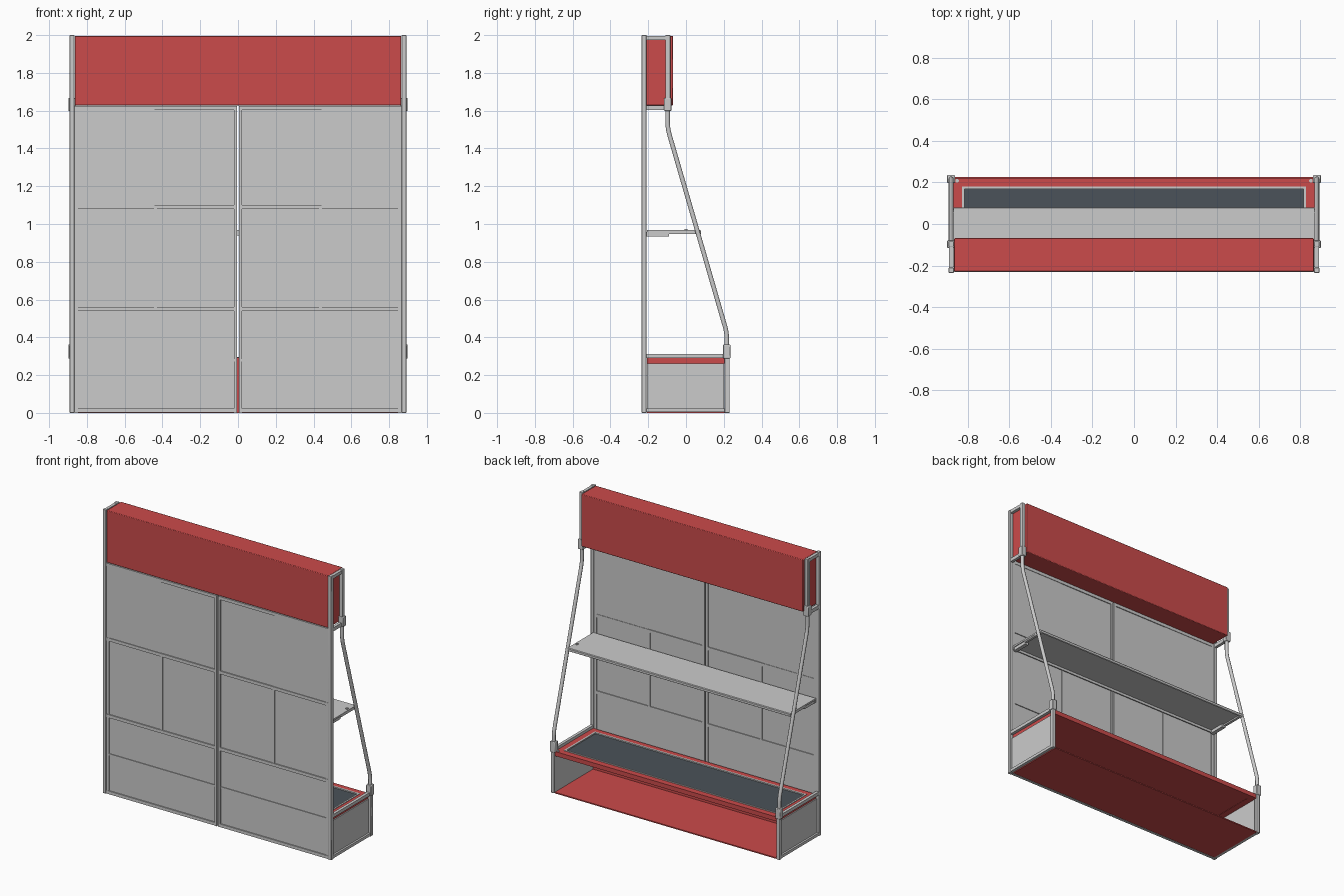
import bpy, bmesh
from mathutils import Vector

if "Cube" in bpy.data.objects:
    bpy.data.objects.remove(bpy.data.objects["Cube"])


def material(name, col):
    m = bpy.data.materials.new(name)
    m.diffuse_color = (*col, 1)
    m.use_nodes = True
    m.node_tree.nodes["Principled BSDF"].inputs["Base Color"].default_value = m.diffuse_color
    return m


RED = material("red_sheet", (0.60, 0.07, 0.07))
DARK = material("dark_mat", (0.07, 0.085, 0.10))


def add_mesh(name, bm, mat=None):
    me = bpy.data.meshes.new(name)
    bmesh.ops.recalc_face_normals(bm, faces=bm.faces)
    bm.to_mesh(me)
    bm.free()
    ob = bpy.data.objects.new(name, me)
    bpy.context.collection.objects.link(ob)
    if mat:
        me.materials.append(mat)
    return ob


def box(name, x, y, z, mat=None, bevel=0):
    """Box from (min, max) pairs."""
    bm = bmesh.new()
    bmesh.ops.create_cube(bm, size=1)
    for v in bm.verts:
        v.co = [(a + b) / 2 + c * (b - a) for (a, b), c in zip((x, y, z), v.co)]
    ob = add_mesh(name, bm, mat)
    if bevel:
        m = ob.modifiers.new("bevel", 'BEVEL')
        m.width, m.segments = bevel, 2
    return ob


def pair(name, x, y, z, mat=None, bevel=0):
    """The same box on the right and left."""
    box(name + "_right", x, y, z, mat, bevel)
    box(name + "_left", (-x[1], -x[0]), y, z, mat, bevel)


def extrude_x(name, profile, x0, x1, mat=None):
    """Closed (y, z) profile extruded along x."""
    bm = bmesh.new()
    f = bm.faces.new([bm.verts.new((x0, y, z)) for y, z in profile])
    g = bmesh.ops.extrude_face_region(bm, geom=[f])
    bmesh.ops.translate(bm, vec=(x1 - x0, 0, 0),
                        verts=[v for v in g["geom"] if isinstance(v, bmesh.types.BMVert)])
    return add_mesh(name, bm, mat)


def frame(name, x, y, z0, z1, w, mat=None):
    """Flat rectangular ring of width w in the xy plane."""
    bm = bmesh.new()
    outer = [(x[0], y[0]), (x[1], y[0]), (x[1], y[1]), (x[0], y[1])]
    inner = [(x[0] + w, y[0] + w), (x[1] - w, y[0] + w), (x[1] - w, y[1] - w), (x[0] + w, y[1] - w)]
    rings = [[bm.verts.new((*p, z)) for p in r]
             for r, z in ((outer, z0), (outer, z1), (inner, z1), (inner, z0))]
    for a, b in zip(rings, rings[1:] + rings[:1]):
        for i in range(4):
            j = (i + 1) % 4
            bm.faces.new((a[i], a[j], b[j], b[i]))
    return add_mesh(name, bm, mat)


def tube(name, pts, r):
    cu = bpy.data.curves.new(name, 'CURVE')
    cu.dimensions, cu.bevel_depth, cu.bevel_resolution = '3D', r, 3
    cu.use_fill_caps = True
    s = cu.splines.new('POLY')
    s.points.add(len(pts) - 1)
    for p, c in zip(s.points, pts):
        p.co = (*c, 1)
    ob = bpy.data.objects.new(name, cu)
    bpy.context.collection.objects.link(ob)


def soft_path(pts, r=0.035, n=5):
    """Round the inner corners of a path."""
    pts = [Vector(p) for p in pts]
    out = [pts[0]]
    for a, b, c in zip(pts, pts[1:], pts[2:]):
        p, q = b + (a - b).normalized() * r, b + (c - b).normalized() * r
        for i in range(n + 1):
            t = i / n
            out.append(p * (1 - t) ** 2 + b * 2 * t * (1 - t) + q * t * t)
    return out + [pts[-1]]


# side frames: posts, legs, crossbars
PX = (0.866, 0.891)
pair("tall_post", PX, (-0.235, -0.209), (0, 2), bevel=0.003)
pair("header_post", PX, (-0.109, -0.083), (1.62, 2), bevel=0.003)
pair("bench_leg", PX, (0.205, 0.231), (0, 0.31), bevel=0.003)
for label, y1, z in (("header_top", -0.109, (1.974, 1.996)), ("header_bottom", -0.083, (1.603, 1.628)),
                     ("bench_top", 0.205, (0.29, 0.313)), ("bench_bottom", 0.205, (0.004, 0.024))):
    pair(label + "_crossbar", (0.868, 0.889), (-0.209, y1), z)

# slanted braces with their sleeves
pair("upper_sleeve", (0.860, 0.898), (-0.116, -0.078), (1.598, 1.668), bevel=0.004)
pair("lower_sleeve", (0.860, 0.898), (0.197, 0.235), (0.288, 0.362), bevel=0.004)
for side, s in (("right", 1), ("left", -1)):
    x = 0.879 * s
    tube("slanted_brace_" + side, soft_path([(x, -0.097, 1.61), (x, -0.097, 1.505),
                                             (x, 0.216, 0.425), (x, 0.216, 0.33)]), 0.0125)

# header box
box("header", (-0.864, 0.864), (-0.229, -0.068), (1.628, 1.996), RED, bevel=0.004)

# back wall: two half frames with panels and a narrow centre gap
for z in (0.012, 0.55, 1.09, 1.614):
    pair("wall_rail", (0.004, 0.866), (-0.231, -0.211), (z - 0.011, z + 0.011))
pair("centre_upright", (0.004, 0.022), (-0.231, -0.211), (0, 1.625))
pair("outer_upright", (0.846, 0.866), (-0.229, -0.211), (0, 1.625))
pair("middle_divider", (0.428, 0.444), (-0.229, -0.212), (0.56, 1.08))
pair("panel_seam_strip", (0.02, 0.85), (-0.228, -0.213), (0.272, 0.285))
for z in ((0.02, 0.274), (0.283, 0.542), (0.558, 1.082), (1.098, 1.606)):
    pair("wall_panel", (0.02, 0.85), (-0.223, -0.217), z)
pair("upper_outer_panel", (0.443, 0.848), (-0.226, -0.214), (1.1, 1.605))

# shelf: folded sheet with downturned lips
extrude_x("shelf", [(-0.207, 0.968), (0.076, 0.968), (0.080, 0.963), (0.080, 0.948), (0.074, 0.944),
                    (0.074, 0.956), (-0.20, 0.956), (-0.20, 0.938), (-0.207, 0.938)], -0.868, 0.868)
pair("shelf_bracket", (0.835, 0.862), (-0.212, -0.09), (0.934, 0.957))
pair("shelf_support_arm", (0.848, 0.866), (-0.09, 0.07), (0.946, 0.957))
tube("shelf_bolt_right", [(0.85, 0.0, 0.962), (0.85, 0.0, 0.974)], 0.009)
tube("shelf_bolt_left", [(-0.85, 0.0, 0.962), (-0.85, 0.0, 0.974)], 0.009)

# bench: open-fronted red tray, side panels and top
extrude_x("bench_tray", [(0.226, 0.0), (0.226, 0.008), (-0.200, 0.008), (-0.200, 0.285),
                         (-0.207, 0.285), (-0.207, 0.0)], -0.865, 0.865, RED)
pair("bench_side_panel", (0.868, 0.876), (-0.207, 0.20), (0.024, 0.262))
frame("bench_top_rim", (-0.868, 0.868), (-0.207, 0.222), 0.262, 0.293, 0.045, RED)
box("bench_top_base", (-0.83, 0.83), (-0.17, 0.185), (0.264, 0.274), RED)
frame("mat_border", (-0.826, 0.826), (-0.165, 0.180), 0.27, 0.297, 0.012)
box("bench_mat", (-0.815, 0.815), (-0.154, 0.169), (0.272, 0.289), DARK)
for side, s in (("right", 1), ("left", -1)):
    tube("bench_bolt_" + side, [(0.85 * s, 0.208, 0.285), (0.85 * s, 0.208, 0.298)], 0.009)

# smooth shading with sharp edges kept
bpy.ops.object.select_all(action='DESELECT')
for ob in bpy.data.objects:
    if ob.type == 'MESH':
        ob.select_set(True)
        bpy.context.view_layer.objects.active = ob
bpy.ops.object.shade_smooth_by_angle()
